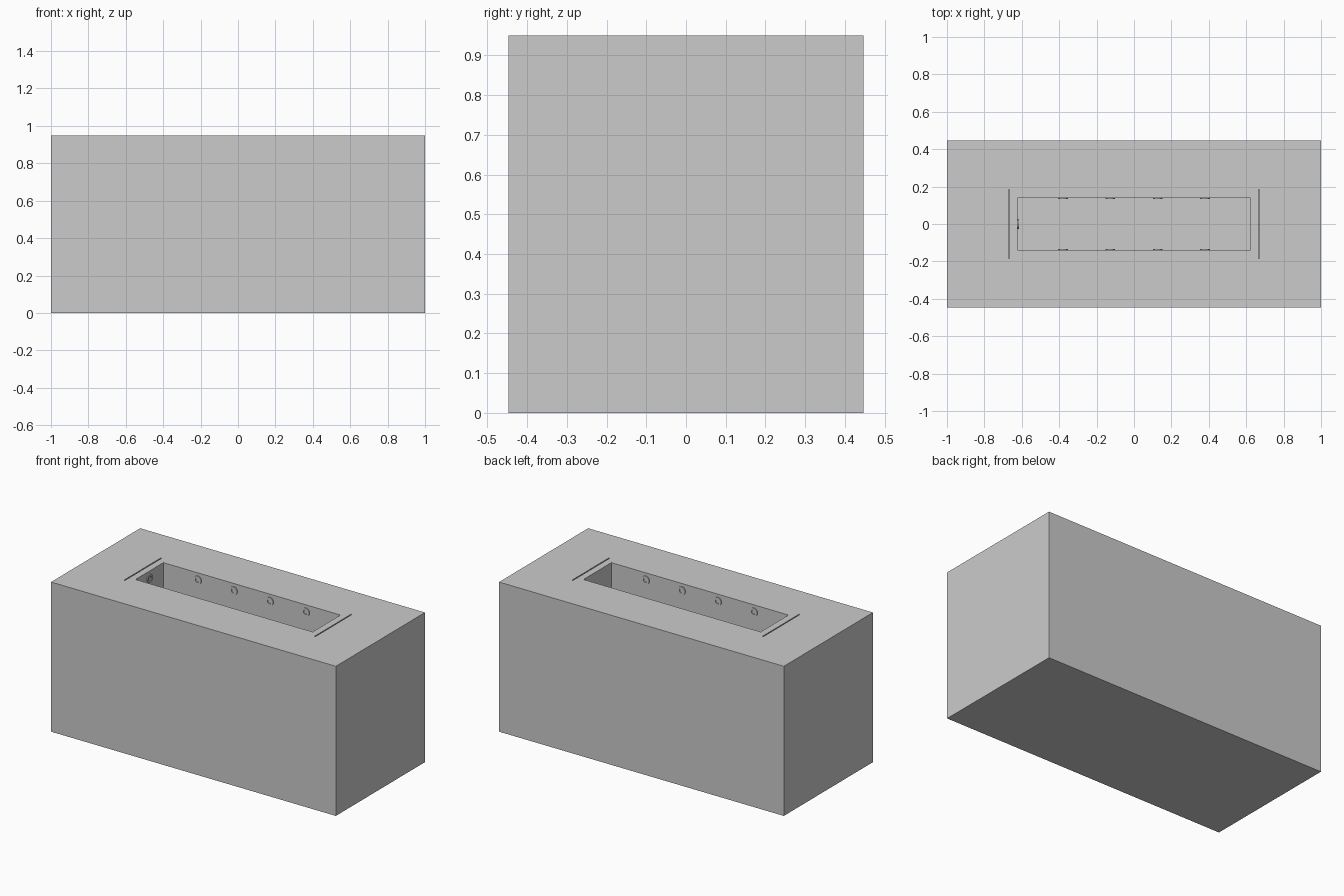
import bpy, bmesh, math
from mathutils import Matrix, Vector

if "Cube" in bpy.data.objects:
    bpy.data.objects.remove(bpy.data.objects["Cube"])

W, D, H = 2.0, 0.894, 0.95
PX, PY, POCKET_DEPTH = 0.622, 0.14, 0.5


def finish(name, bm):
    bmesh.ops.recalc_face_normals(bm, faces=bm.faces)
    mesh = bpy.data.meshes.new(name)
    bm.to_mesh(mesh)
    bm.free()
    ob = bpy.data.objects.new(name, mesh)
    bpy.context.collection.objects.link(ob)
    return ob


def box(name, size, center):
    bm = bmesh.new()
    bmesh.ops.create_cube(bm, size=1)
    bmesh.ops.scale(bm, vec=size, verts=bm.verts)
    bmesh.ops.translate(bm, vec=center, verts=bm.verts)
    return finish(name, bm)


def cut(target, cutter):
    mod = target.modifiers.new(cutter.name, 'BOOLEAN')
    mod.operation = 'DIFFERENCE'
    mod.solver = 'EXACT'
    mod.object = cutter
    cutter.hide_render = True
    cutter.hide_set(True)


# Solid body with a rectangular basin sunk into the top
body = box("body", (W, D, H), (0, 0, H / 2))
cut(body, box("basin_cutter", (2 * PX, 2 * PY, 2 * POCKET_DEPTH), (0, 0, H)))

# Narrow slots beyond each end of the basin
for side, sx in (("left", -1), ("right", 1)):
    cut(body, box(f"slot_cutter_{side}", (0.007, 0.37, 0.06), (sx * 0.668, 0, H)))


# Round nozzle: a shallow ring with a recessed centre, facing into the basin
def nozzle(name, location, direction, sides=20):
    bm = bmesh.new()
    rings = []
    for r, h in ((0.026, 0), (0.026, 0.006), (0.014, 0.006), (0.014, 0.001)):
        rings.append([bm.verts.new((r * math.cos(2 * math.pi * i / sides),
                                    r * math.sin(2 * math.pi * i / sides), h))
                      for i in range(sides)])
    for a, b in zip(rings, rings[1:]):
        for i in range(sides):
            j = (i + 1) % sides
            bm.faces.new((a[i], a[j], b[j], b[i]))
    bm.faces.new(rings[-1])
    bm.faces.new(rings[0][::-1])
    ob = finish(name, bm)
    turn = Vector(direction).to_track_quat('Z', 'Y').to_matrix().to_4x4()
    ob.matrix_world = Matrix.Translation(location) @ turn


# Four nozzles on each long wall, one on the left end wall
z = H - 0.045
for i, x in enumerate((-0.38, -0.127, 0.127, 0.38), 1):
    nozzle(f"front_nozzle_{i}", (x, -PY, z), (0, 1, 0))
    nozzle(f"back_nozzle_{i}", (x, PY, z), (0, -1, 0))
nozzle("end_nozzle", (-PX, 0, z), (1, 0, 0))
